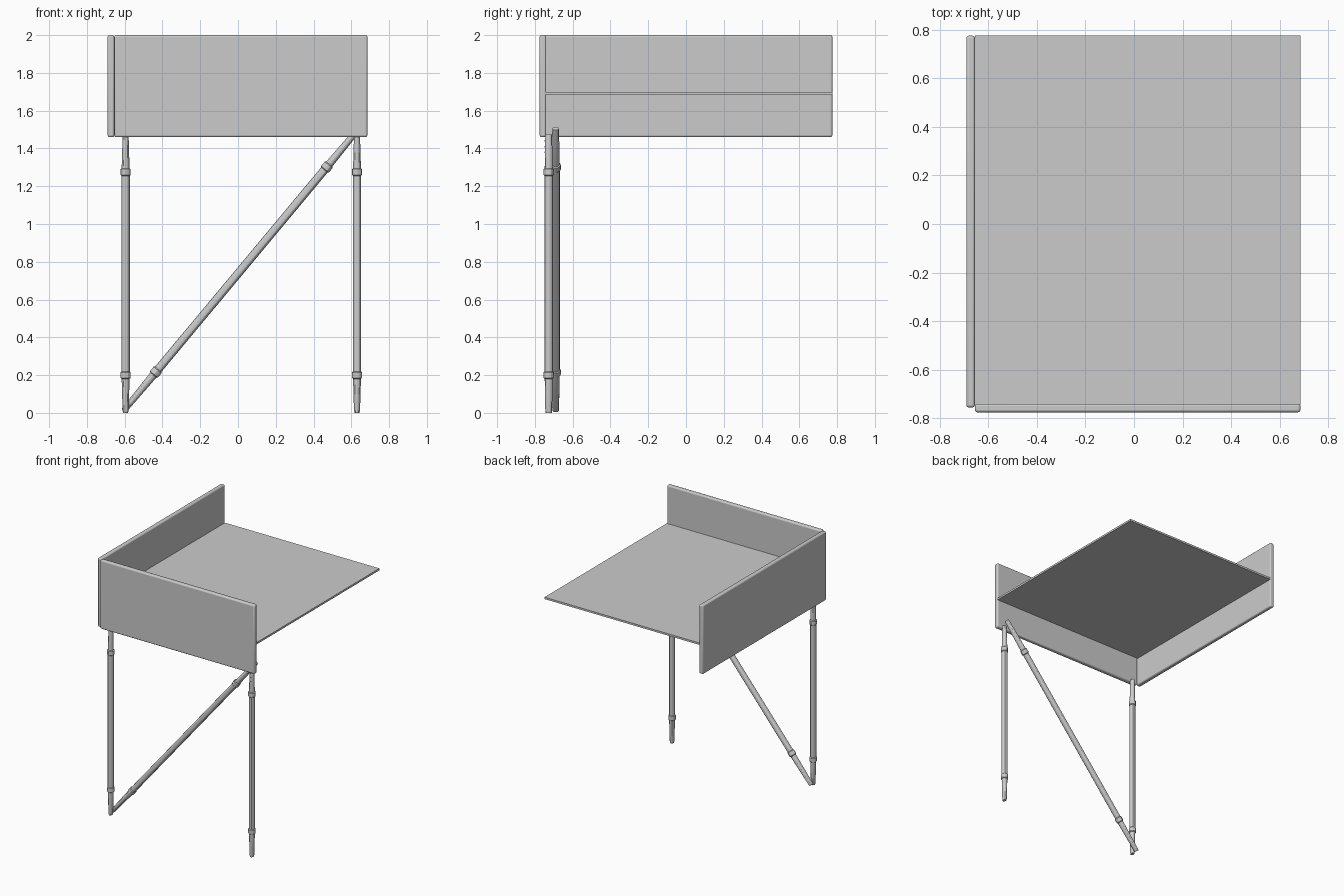
import bpy
import math
from mathutils import Vector

cube = bpy.data.objects.get("Cube")
if cube:
    bpy.data.objects.remove(cube, do_unlink=True)

grey = bpy.data.materials.new("light grey")
grey.use_nodes = True
colour = (0.6, 0.6, 0.6, 1)
grey.diffuse_color = colour
grey.node_tree.nodes["Principled BSDF"].inputs["Base Color"].default_value = colour


def box(name, low, high, bevel=0):
    """Box between two corners, with optional rounded edges."""
    low, high = Vector(low), Vector(high)
    bpy.ops.mesh.primitive_cube_add(size=1, location=(low + high) / 2)
    ob = bpy.context.object
    ob.name = name
    ob.scale = high - low
    bpy.ops.object.transform_apply(location=False, rotation=False, scale=True)
    ob.data.materials.append(grey)
    if bevel:
        mod = ob.modifiers.new("rounded edges", "BEVEL")
        mod.width, mod.segments = bevel, 3
        bpy.ops.object.shade_smooth_by_angle()
    return ob


def tube(name, start, end, socket, sides=12):
    """Pole with a collar near each end and a flattened tapering tip beyond it."""
    start, end = Vector(start), Vector(end)
    axis = end - start
    length = axis.length
    # distance from the tip, in-plane radius, radius along y
    half = [(0, 0.013, 0.017), (0.012, 0.016, 0.018), (socket - 0.02, 0.021, 0.021),
            (socket - 0.015, 0.027, 0.027), (socket + 0.015, 0.027, 0.027),
            (socket + 0.02, 0.022, 0.022)]
    rings = half + [(length - d, a, b) for d, a, b in reversed(half)]
    verts, faces = [], []
    for d, a, b in rings:
        for i in range(sides):
            t = math.tau * i / sides
            verts.append((a * math.cos(t), b * math.sin(t), d))
    for r in range(len(rings) - 1):
        for i in range(sides):
            j = (i + 1) % sides
            low, high = r * sides, (r + 1) * sides
            faces.append((low + i, low + j, high + j, high + i))
    faces.append(tuple(reversed(range(sides))))
    faces.append(tuple(range(len(verts) - sides, len(verts))))
    mesh = bpy.data.meshes.new(name)
    mesh.from_pydata(verts, [], faces)
    mesh.materials.append(grey)
    ob = bpy.data.objects.new(name, mesh)
    bpy.context.collection.objects.link(ob)
    ob.location = start
    ob.rotation_euler.y = math.atan2(axis.x, axis.z)
    bpy.ops.object.select_all(action="DESELECT")
    ob.select_set(True)
    bpy.context.view_layer.objects.active = ob
    bpy.ops.object.shade_smooth_by_angle()
    return ob


# Platform sheet and the two upright panels
box("platform", (-0.655, -0.745, 1.685), (0.685, 0.775, 1.70))
box("front_panel", (-0.655, -0.775, 1.46), (0.685, -0.74, 2.0), 0.01)
box("side_panel", (-0.69, -0.755, 1.46), (-0.655, 0.775, 2.0), 0.01)

# Upright poles and the diagonal brace behind them
leg_y = -0.727
for name, x in (("right_leg", -0.595), ("left_leg", 0.63)):
    tube(name, (x, leg_y, 0), (x, leg_y, 1.475), 0.2)
tube("diagonal_brace", (-0.605, -0.69, 0.012), (0.64, -0.69, 1.505), 0.265)

# Small rivets on the flattened top of the left leg
for k in range(3):
    bpy.ops.mesh.primitive_cylinder_add(
        vertices=8, radius=0.004, depth=0.006, rotation=(math.pi / 2, 0, 0),
        location=(0.63, leg_y - 0.019, 1.38 + 0.03 * k))
    rivet = bpy.context.object
    rivet.name = f"rivet_{k + 1}"
    rivet.data.materials.append(grey)
